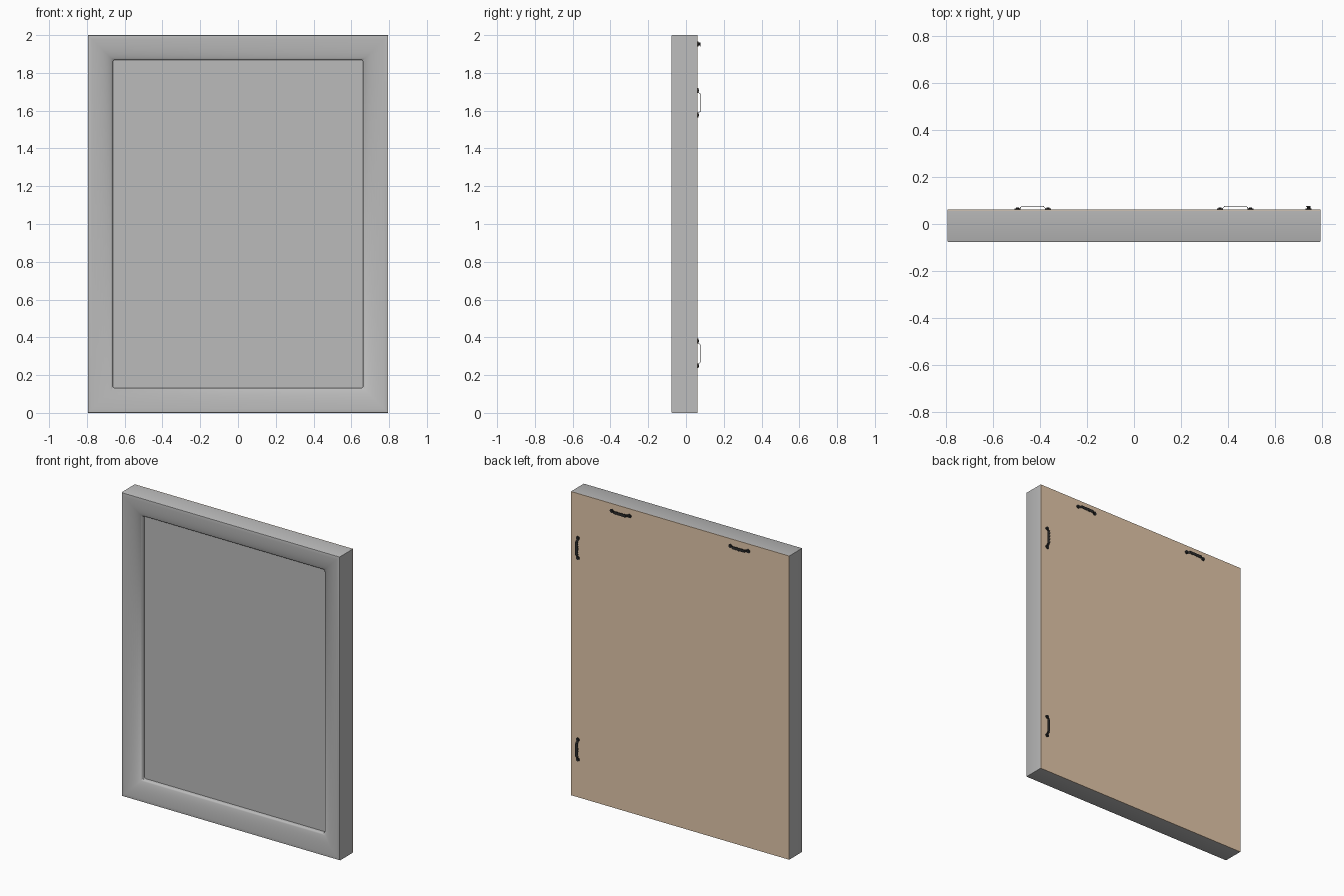
import bpy, bmesh, math
from mathutils import Vector, Matrix

if "Cube" in bpy.data.objects:
    bpy.data.objects.remove(bpy.data.objects["Cube"])

W, H = 0.795, 2.0              # half width, height
FRONT, BACK = -0.077, 0.062    # body depth range


def material(name, rgb):
    m = bpy.data.materials.new(name)
    m.diffuse_color = (*rgb, 1.0)
    m.use_nodes = True
    m.node_tree.nodes["Principled BSDF"].inputs["Base Color"].default_value = m.diffuse_color
    return m


GREY = material("frame grey", (0.5, 0.5, 0.5))
TAN = material("backing tan", (0.76, 0.57, 0.40))
BLACK = material("hanger dark metal", (0.025, 0.025, 0.025))


def finish(bm, name, mat, smooth=None):
    bmesh.ops.recalc_face_normals(bm, faces=bm.faces)
    me = bpy.data.meshes.new(name)
    bm.to_mesh(me)
    bm.free()
    me.materials.append(mat)
    ob = bpy.data.objects.new(name, me)
    bpy.context.collection.objects.link(ob)
    if smooth:
        bpy.ops.object.select_all(action='DESELECT')
        ob.select_set(True)
        bpy.context.view_layer.objects.active = ob
        bpy.ops.object.shade_smooth_by_angle(angle=math.radians(smooth))
    return ob


def rounded_rect(bm, d, y, r, n=4):
    """Loop of verts, inset d from the outline, with corner radius r."""
    hw, hz = W - d, H / 2 - d
    loop = []
    for k, (sx, sz) in enumerate([(1, 1), (-1, 1), (-1, -1), (1, -1)]):
        for i in range(n + 1):
            a = math.pi / 2 * (k + i / n)
            loop.append(bm.verts.new((sx * (hw - r) + r * math.cos(a), y,
                                      H / 2 + sz * (hz - r) + r * math.sin(a))))
    return loop


def box(name, lo, hi, mat):
    bm = bmesh.new()
    bmesh.ops.create_cube(bm, size=1)
    lo, hi = Vector(lo), Vector(hi)
    for v in bm.verts:
        v.co = Vector([c * s for c, s in zip(v.co, hi - lo)]) + (lo + hi) / 2
    return finish(bm, name, mat)


# Frame moulding: (inset, y, corner radius) profile swept round the outline
profile = [(0, BACK - 0.004, 0), (0, FRONT + 0.005, 0), (0.002, FRONT + 0.001, 0),
           (0.006, FRONT, 0)]
T = math.radians(68)
for i in range(1, 11):
    t = T * i / 10
    profile.append((0.006 + 0.124 * math.sin(t) / math.sin(T),
                    FRONT + 0.03 * (1 - math.cos(t)) / (1 - math.cos(T)),
                    0.012 if i == 10 else 0))
profile += [(0.132, FRONT + 0.033, 0.012), (0.132, FRONT + 0.056, 0.012)]
bm = bmesh.new()
loops = [rounded_rect(bm, *p) for p in profile]
for a, b in zip(loops, loops[1:]):
    for i in range(len(a)):
        j = (i + 1) % len(a)
        bm.faces.new((a[i], a[j], b[j], b[i]))
bmesh.ops.remove_doubles(bm, verts=bm.verts, dist=1e-5)
finish(bm, "frame_moulding", GREY, 35)

# Front panel set into the frame, and backing board
box("front_panel", (-0.67, FRONT + 0.052, 0.125), (0.67, FRONT + 0.060, H - 0.125), GREY)
box("backing_board", (-W, BACK - 0.004, 0), (W, BACK, H), TAN)


def hanger(name, centre, vertical):
    """Sawtooth hanger: raised toothed strip between two nailed feet."""
    bm = bmesh.new()
    th, top, teeth = 0.003, 0.0155, 8
    stations = [(-0.066, 0.004, -0.006, 0.006), (-0.056, 0.004, -0.007, 0.007),
                (-0.046, top, -0.008, 0.008)]
    for i in range(2 * teeth + 1):
        u = -0.042 + 0.084 * i / (2 * teeth)
        stations.append((u, top, -0.012 if i % 2 else -0.007, 0.009))
    stations += [(-u, h, lo, hi) for u, h, lo, hi in reversed(stations[:3])]
    rings = [[bm.verts.new(p) for p in ((u, h, lo), (u, h, hi),
                                        (u, h - th, hi), (u, h - th, lo))]
             for u, h, lo, hi in stations]
    for a, b in zip(rings, rings[1:]):
        for i in range(4):
            j = (i + 1) % 4
            bm.faces.new((a[i], a[j], b[j], b[i]))
    bm.faces.new(rings[0])
    bm.faces.new(rings[-1])
    # round feet with nail heads
    for sx in (-1, 1):
        for r, h in ((0.0125, 0.0045), (0.006, 0.008)):
            mat = Matrix.Translation((sx * 0.065, h / 2, 0)) @ Matrix.Rotation(math.pi / 2, 4, 'X')
            bmesh.ops.create_cone(bm, cap_ends=True, segments=16, radius1=r,
                                  radius2=r, depth=h, matrix=mat)
    if vertical:   # turn so the teeth point inwards
        bmesh.ops.rotate(bm, verts=bm.verts, cent=(0, 0, 0),
                         matrix=Matrix.Rotation(math.pi / 2, 3, 'Y'))
    bmesh.ops.translate(bm, verts=bm.verts, vec=centre)
    finish(bm, name, BLACK, 30)


# Two hangers along the top, two along one side
for s, side in ((-1, "left"), (1, "right")):
    hanger("top_hanger_" + side, (s * 0.432, BACK, 1.953), False)
for z, pos in ((0.315, "lower"), (1.642, "upper")):
    hanger("side_hanger_" + pos, (0.744, BACK, z), True)
